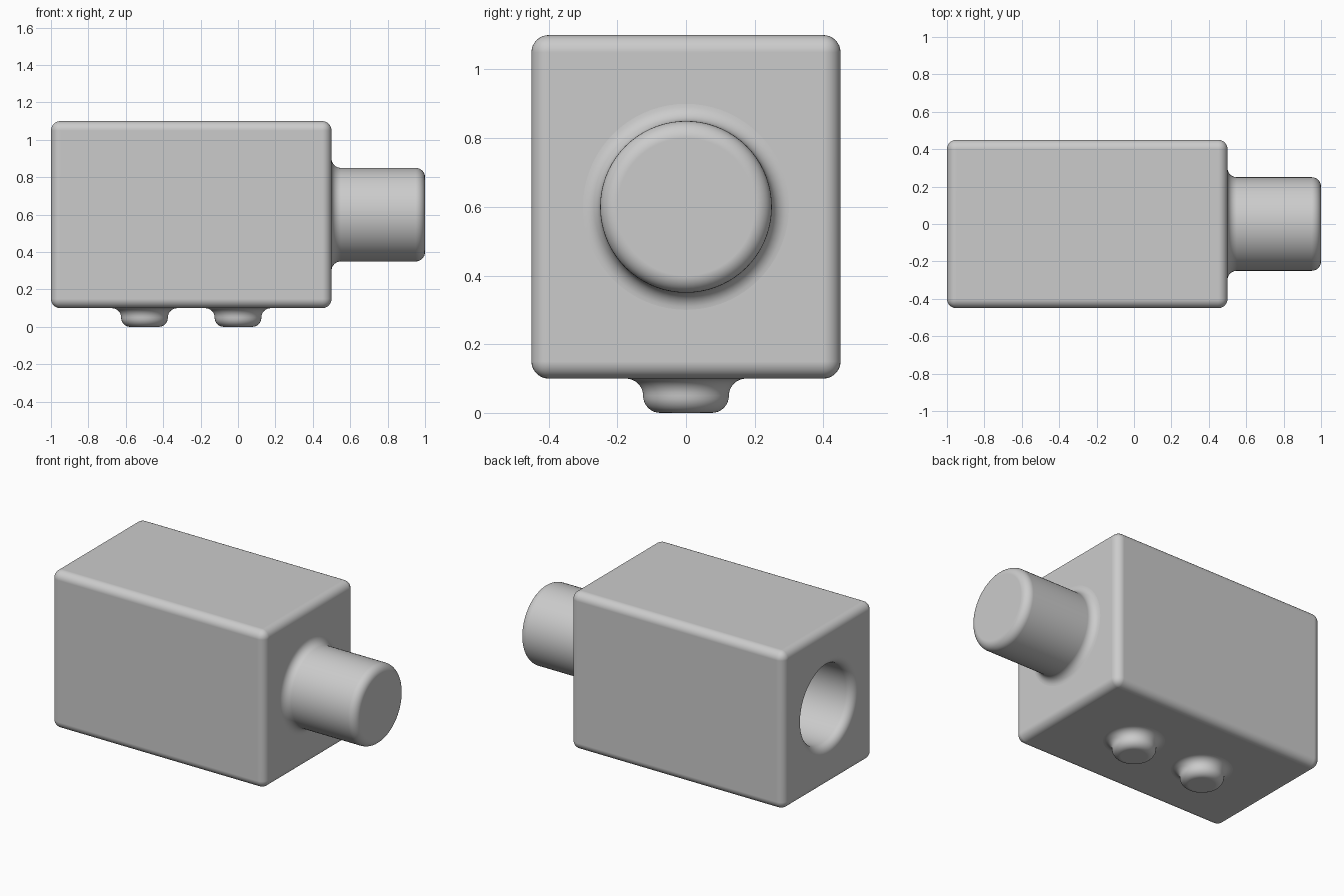
import bpy, bmesh, math
from mathutils import Matrix

if "Cube" in bpy.data.objects:
    bpy.data.objects.remove(bpy.data.objects["Cube"])

FILLET = 0.05
STEPS = 8       # segments per fillet
SIDES = 72      # segments around round parts

grey = bpy.data.materials.new("plain grey")
grey.diffuse_color = (0.6, 0.6, 0.6, 1)
grey.use_nodes = True
grey.node_tree.nodes["Principled BSDF"].inputs["Base Color"].default_value = grey.diffuse_color


def make_object(name, bm):
    mesh = bpy.data.meshes.new(name)
    bmesh.ops.recalc_face_normals(bm, faces=bm.faces)
    bm.to_mesh(mesh)
    bm.free()
    mesh.materials.append(grey)
    obj = bpy.data.objects.new(name, mesh)
    bpy.context.collection.objects.link(obj)
    return obj


def select_only(obj):
    bpy.ops.object.select_all(action='DESELECT')
    obj.select_set(True)
    bpy.context.view_layer.objects.active = obj


def finish(obj):
    """Smooth shading that keeps the flat faces flat."""
    select_only(obj)
    bpy.ops.object.shade_smooth_by_angle(angle=math.radians(35))
    weighted = obj.modifiers.new("flat faces", 'WEIGHTED_NORMAL')
    weighted.keep_sharp = True


def arc(cr, cz, start, end):
    """Fillet points (radius, height) around a centre, angles in degrees."""
    pts = []
    for i in range(STEPS + 1):
        a = math.radians(start + (end - start) * i / STEPS)
        pts.append((cr + FILLET * math.cos(a), cz + FILLET * math.sin(a)))
    return pts


def stud(name, radius, length, matrix, closed=False):
    """Round stud along local z: flared root, straight wall, rounded end."""
    profile = arc(radius + FILLET, FILLET, 270, 180)
    end = arc(radius - FILLET, length - FILLET, 0, 90)
    profile += end[1:] if length <= 2 * FILLET + 1e-6 else end
    if closed:
        profile.insert(0, (radius + FILLET, -0.1))
    bm = bmesh.new()
    rings = []
    for r, z in profile:
        rings.append([bm.verts.new((r * math.cos(2 * math.pi * k / SIDES),
                                    r * math.sin(2 * math.pi * k / SIDES), z))
                      for k in range(SIDES)])
    for low, high in zip(rings, rings[1:]):
        for k in range(SIDES):
            n = (k + 1) % SIDES
            bm.faces.new((low[k], low[n], high[n], high[k]))
    bm.faces.new(rings[-1])
    if closed:
        bm.faces.new(rings[0][::-1])
    bmesh.ops.recalc_face_normals(bm, faces=bm.faces)
    # An open stud must face outwards: its end cap looks along +z
    bm.faces.ensure_lookup_table()
    cap = max(bm.faces, key=lambda f: f.calc_center_median().z)
    flip = cap.normal.z < 0
    obj = make_object(name, bm)
    if flip:
        obj.data.flip_normals()
    obj.data.transform(matrix)
    return obj


along_x = Matrix.Rotation(math.pi / 2, 4, 'Y')
downward = Matrix.Rotation(math.pi, 4, 'X')

# Body block with rounded edges
bm = bmesh.new()
bmesh.ops.create_cube(bm, size=1, matrix=Matrix.Translation((-0.25, 0, 0.6))
                      @ Matrix.Diagonal((1.5, 0.9, 1.0, 1)))
bmesh.ops.bevel(bm, geom=bm.edges[:], offset=FILLET, segments=STEPS,
                profile=0.5, affect='EDGES')
body = make_object("body", bm)

# Socket with a rounded lip, cut into the left end
cutter = stud("socket_cutter", 0.25, 0.5,
              Matrix.Translation((-1, 0, 0.6)) @ along_x, closed=True)
cut = body.modifiers.new("socket", 'BOOLEAN')
cut.operation = 'DIFFERENCE'
cut.solver = 'EXACT'
cut.object = cutter
select_only(body)
bpy.ops.object.modifier_apply(modifier=cut.name)
bpy.data.objects.remove(cutter)
finish(body)

# Peg on the right end
finish(stud("peg", 0.25, 0.5, Matrix.Translation((0.5, 0, 0.6)) @ along_x))

# Two small feet underneath
for name, x in (("left_foot", -0.5), ("right_foot", 0.0)):
    finish(stud(name, 0.125, 0.1, Matrix.Translation((x, 0, 0.1)) @ downward))
